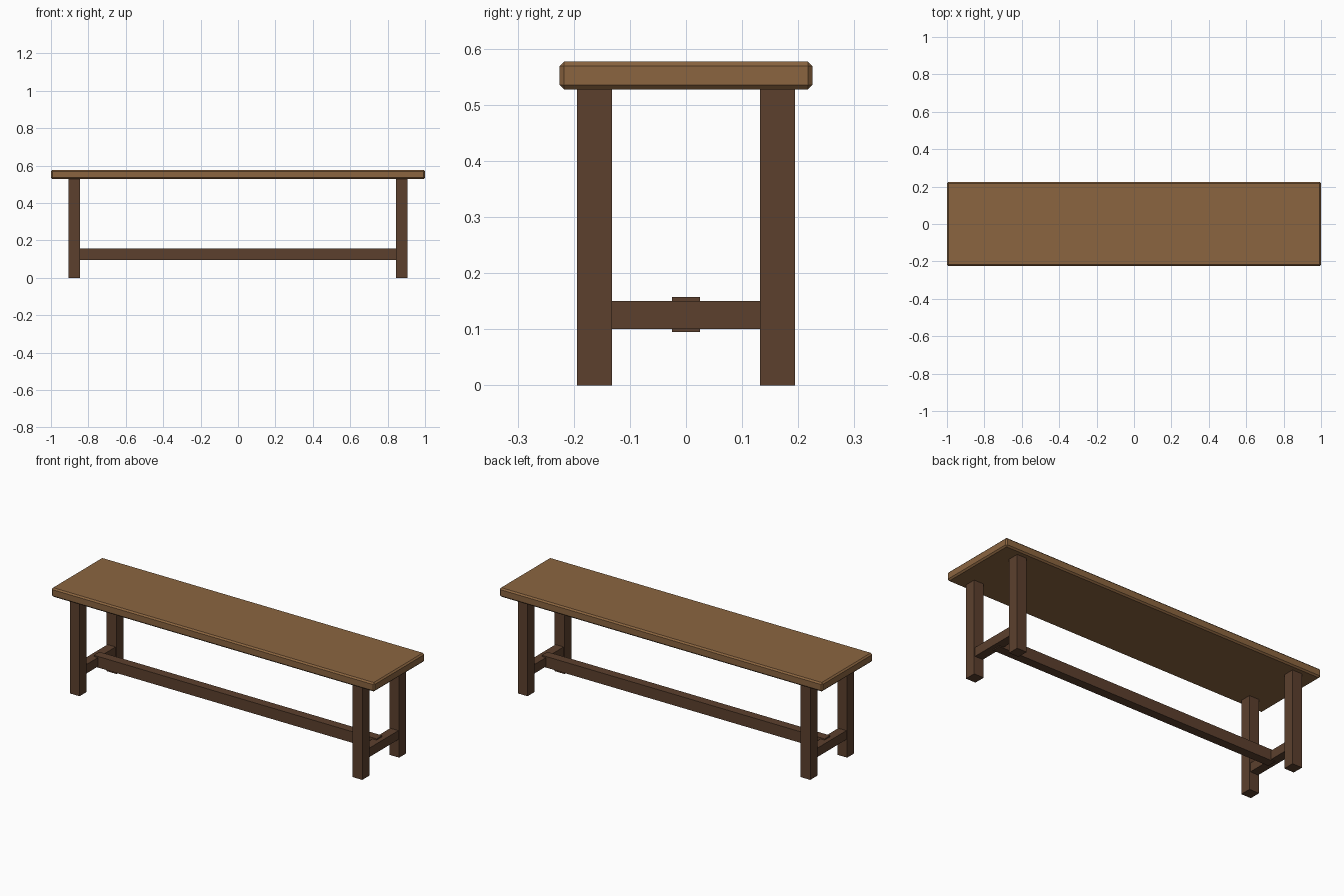
import bpy

if "Cube" in bpy.data.objects:
    bpy.data.objects.remove(bpy.data.objects["Cube"])


def material(name, rgb):
    m = bpy.data.materials.new(name)
    m.diffuse_color = (*rgb, 1)
    m.use_nodes = True
    m.node_tree.nodes["Principled BSDF"].inputs["Base Color"].default_value = m.diffuse_color
    return m


LIGHT = material("light_wood", (0.258, 0.130, 0.051))
DARK = material("dark_wood", (0.107, 0.051, 0.027))


def box(name, centre, size, mat, bevel=0):
    bpy.ops.mesh.primitive_cube_add(size=1, location=centre)
    ob = bpy.context.object
    ob.name = name
    ob.scale = size
    bpy.ops.object.transform_apply(location=False, rotation=False, scale=True)
    ob.data.materials.append(mat)
    if bevel:
        mod = ob.modifiers.new("edge_chamfer", 'BEVEL')
        mod.width = bevel
        mod.segments = 1
    return ob


# Seat plank with chamfered edges
box("seat", (0, 0, 0.552), (2.0, 0.45, 0.05), LIGHT, 0.008)

for sx, side in ((-1, "left"), (1, "right")):
    # Legs
    for sy, end in ((-1, "front"), (1, "back")):
        box(f"{end}_{side}_leg", (sx * 0.875, sy * 0.163, 0.265),
            (0.06, 0.062, 0.53), DARK)
    # Rail joining the two legs at each end
    box(f"{side}_cross_rail", (sx * 0.875, 0, 0.125), (0.05, 0.27, 0.05), DARK)

# Long stretcher lapping over the cross rails
box("stretcher", (0, 0, 0.126), (1.75, 0.05, 0.062), DARK)
